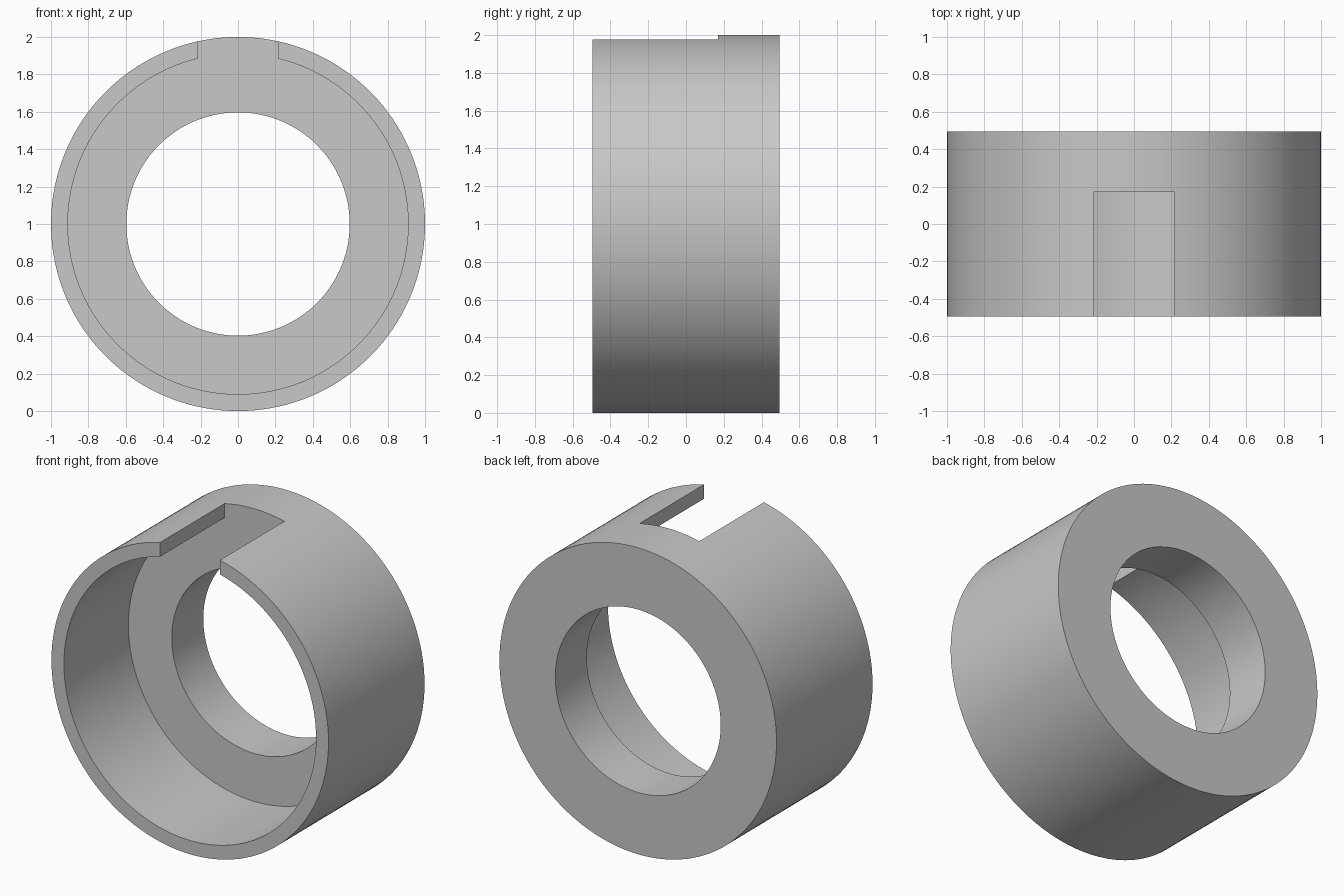
import bpy, bmesh, math

cube = bpy.data.objects.get("Cube")
if cube:
    bpy.data.objects.remove(cube, do_unlink=True)

R_OUT, R_CUP, R_BORE = 1.0, 0.91, 0.597
Y_FRONT, Y_FLOOR, Y_BACK = -0.495, 0.17, 0.495
SLOT_HALF = 0.216
WALL, GAP = 132, 10          # segments around the wall and across the slot
TOTAL = WALL + GAP

grey = bpy.data.materials.new("plain_grey")
grey.use_nodes = True
colour = (0.58, 0.58, 0.58, 1)
grey.diffuse_color = colour
grey.node_tree.nodes["Principled BSDF"].inputs["Base Color"].default_value = colour

bm = bmesh.new()


def ring(r, y, count=TOTAL):
    """Circle starting at one slot edge, going round the wall, then over the slot."""
    a = math.asin(SLOT_HALF / r)
    verts = []
    for i in range(count):
        if i <= WALL:
            t = a + (2 * math.pi - 2 * a) * i / WALL
        else:
            t = -a + 2 * a * (i - WALL) / GAP
        verts.append(bm.verts.new((r * math.sin(t), y, 1 + r * math.cos(t))))
    return verts


def bridge(p, q, indices):
    for i in indices:
        j = (i + 1) % TOTAL
        bm.faces.new((p[i], p[j], q[j], q[i]))


around, wall, slot = range(TOTAL), range(WALL), range(WALL, TOTAL)

bore_back, outer_back = ring(R_BORE, Y_BACK), ring(R_OUT, Y_BACK)
outer_floor, cup_floor = ring(R_OUT, Y_FLOOR), ring(R_CUP, Y_FLOOR)
bore_floor = ring(R_BORE, Y_FLOOR)
outer_front = ring(R_OUT, Y_FRONT, WALL + 1)
cup_front = ring(R_CUP, Y_FRONT, WALL + 1)

# Thick back ring with its bore
bridge(bore_back, outer_back, around)
bridge(outer_back, outer_floor, around)
bridge(cup_floor, bore_floor, around)
bridge(bore_floor, bore_back, around)
# Floor of the open slot
bridge(outer_floor, cup_floor, slot)
# Thin front wall
bridge(outer_floor, outer_front, wall)
bridge(outer_front, cup_front, wall)
bridge(cup_front, cup_floor, wall)
# Flat sides of the slot
for i in (0, WALL):
    bm.faces.new((outer_floor[i], outer_front[i], cup_front[i], cup_floor[i]))

bmesh.ops.recalc_face_normals(bm, faces=bm.faces)
mesh = bpy.data.meshes.new("slotted_collar")
bm.to_mesh(mesh)
bm.free()
mesh.materials.append(grey)

collar = bpy.data.objects.new("slotted_collar", mesh)
bpy.context.collection.objects.link(collar)
bpy.ops.object.select_all(action='DESELECT')
collar.select_set(True)
bpy.context.view_layer.objects.active = collar
bpy.ops.object.shade_smooth_by_angle(angle=math.radians(30))
